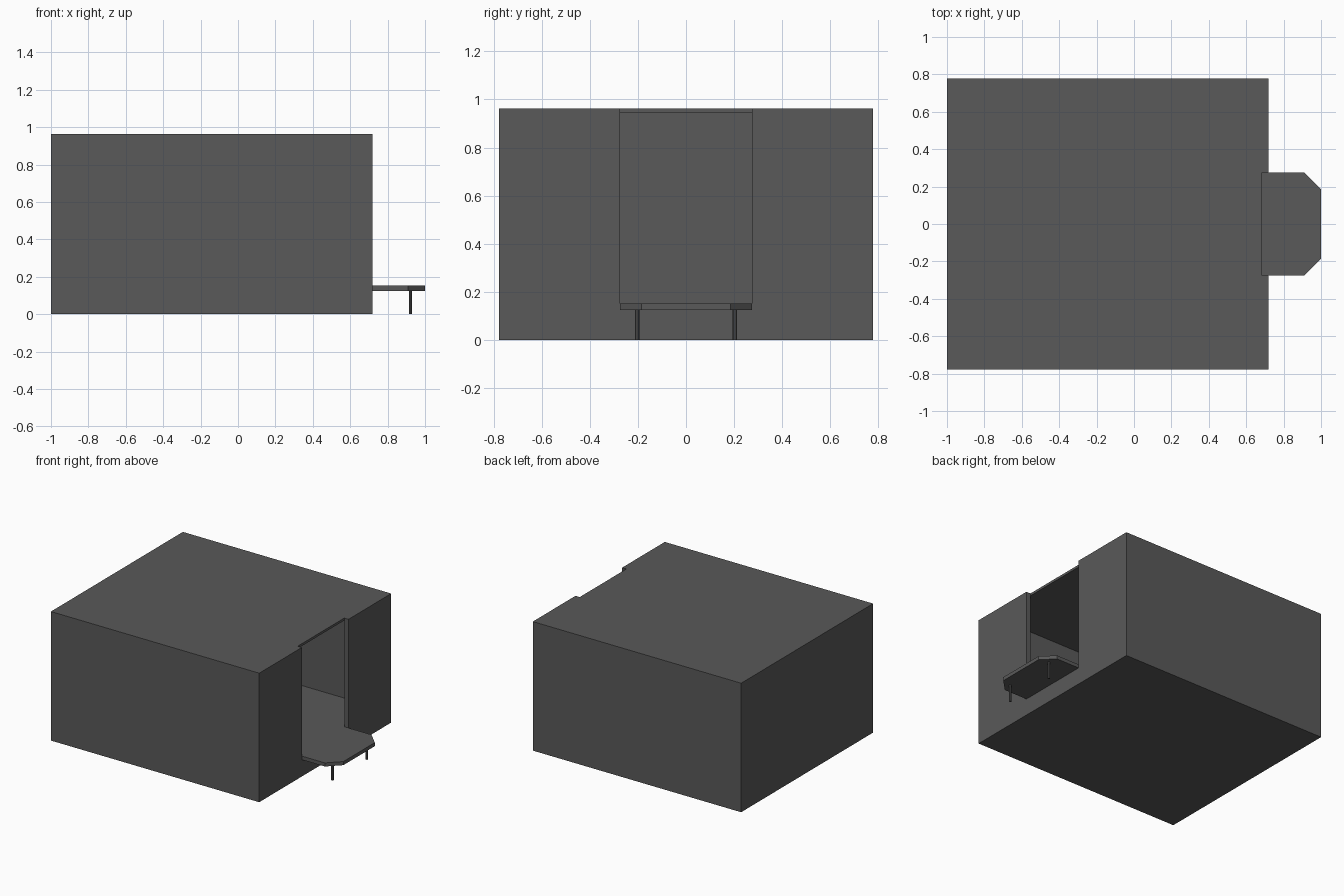
import bpy, bmesh
from mathutils import Vector

if "Cube" in bpy.data.objects:
    bpy.data.objects.remove(bpy.data.objects["Cube"])

# Dark grey finish shared by every part
dark = bpy.data.materials.new("dark_grey")
dark.diffuse_color = (0.1, 0.1, 0.1, 1)
dark.use_nodes = True
dark.node_tree.nodes["Principled BSDF"].inputs["Base Color"].default_value = dark.diffuse_color


def prism(name, outline, z0, z1):
    """Extrude a plan outline between two heights."""
    bm = bmesh.new()
    face = bm.faces.new([bm.verts.new((x, y, z0)) for x, y in outline])
    ext = bmesh.ops.extrude_face_region(bm, geom=[face])
    verts = [v for v in ext["geom"] if isinstance(v, bmesh.types.BMVert)]
    bmesh.ops.translate(bm, verts=verts, vec=Vector((0, 0, z1 - z0)))
    bmesh.ops.recalc_face_normals(bm, faces=bm.faces)
    mesh = bpy.data.meshes.new(name)
    bm.to_mesh(mesh)
    bm.free()
    mesh.materials.append(dark)
    obj = bpy.data.objects.new(name, mesh)
    bpy.context.collection.objects.link(obj)
    return obj


def mirrored(half):
    """Complete a half outline (y > 0) across the x axis."""
    return half + [(x, -y) for x, y in reversed(half)]


def cut(target, cutter):
    mod = target.modifiers.new("cut", "BOOLEAN")
    mod.operation = "DIFFERENCE"
    mod.solver = "EXACT"
    mod.object = cutter
    bpy.context.view_layer.objects.active = target
    bpy.ops.object.modifier_apply(modifier=mod.name)
    bpy.data.objects.remove(cutter)


FRONT, DOOR, FLOOR, CEILING, TOP = 0.72, 0.275, 0.152, 0.945, 0.963
INNER = FRONT - 0.035

# Building block
building = prism("building", mirrored([(-1, 0.778), (FRONT, 0.778)]), 0, TOP)

# Hollow room with its doorway
cut(building, prism("room_cutter", mirrored(
    [(-0.87, 0.65), (INNER, 0.65), (INNER, DOOR), (0.8, DOOR)]), FLOOR, CEILING))

# Doorway notch through the front edge of the roof
cut(building, prism("notch_cutter", mirrored(
    [(INNER, DOOR), (0.8, DOOR)]), 0.9, 1.1))

# Porch slab with clipped corners
prism("porch", mirrored([(FRONT, DOOR), (0.91, DOOR), (1.0, 0.185)]), 0.125, FLOOR)

# Porch legs
for side, y in (("left", -0.203), ("right", 0.203)):
    bpy.ops.mesh.primitive_cylinder_add(vertices=8, radius=0.009, depth=0.126,
                                        location=(0.922, y, 0.063))
    leg = bpy.context.object
    leg.name = f"porch_leg_{side}"
    leg.data.materials.append(dark)
